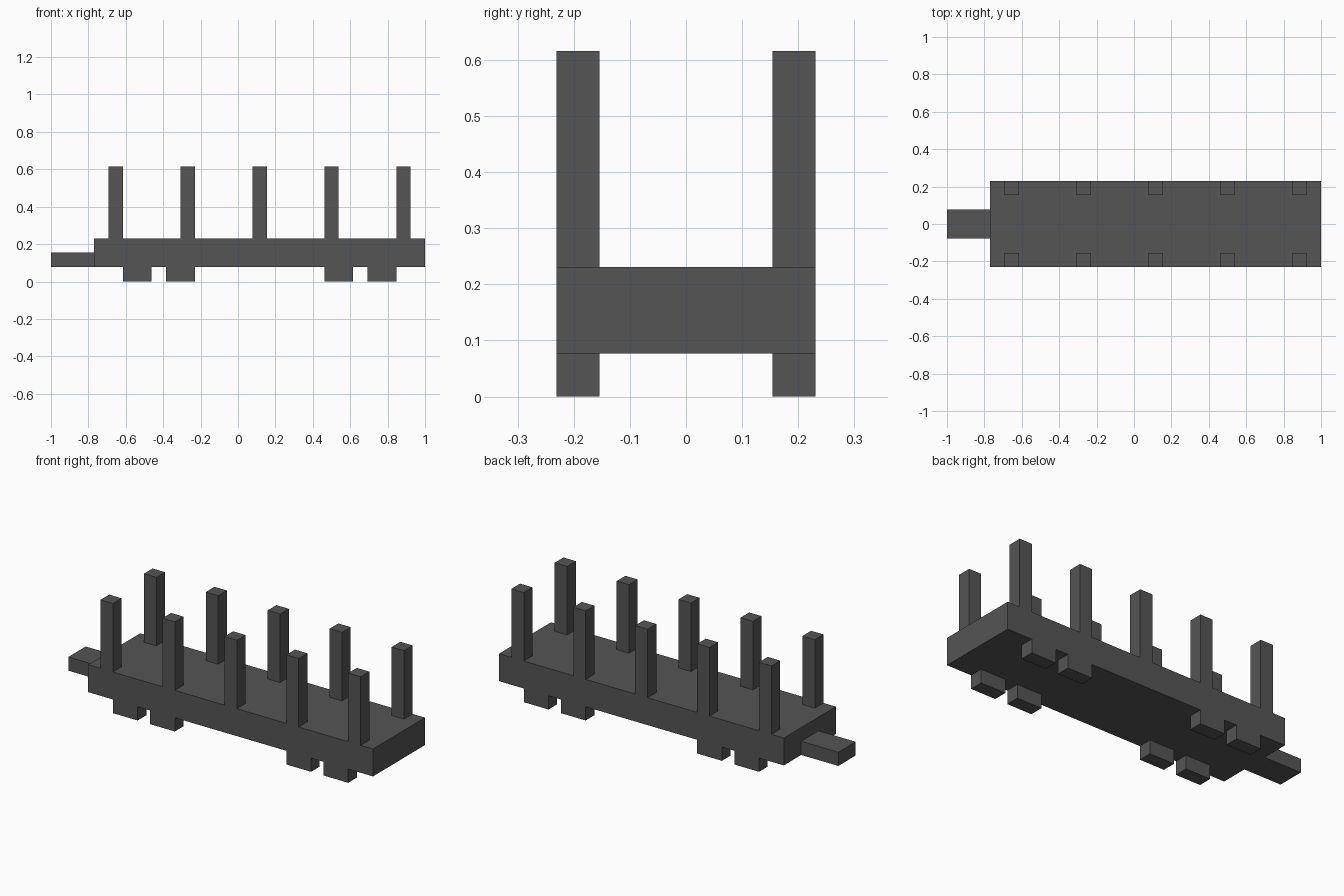
import bpy

if "Cube" in bpy.data.objects:
    bpy.data.objects.remove(bpy.data.objects["Cube"])

U = 1 / 13  # one grid unit of the model

grey = bpy.data.materials.new("dark_grey")
grey.diffuse_color = (0.09, 0.09, 0.09, 1)
grey.use_nodes = True
grey.node_tree.nodes["Principled BSDF"].inputs["Base Color"].default_value = grey.diffuse_color


def box(name, x, y, z):
    """Box from (min, max) ranges given in grid units."""
    bpy.ops.mesh.primitive_cube_add(size=1)
    ob = bpy.context.object
    ob.name = name
    for v in ob.data.vertices:
        v.co = [(r[0] if c < 0 else r[1]) * U for c, r in zip(v.co, (x, y, z))]
    ob.data.materials.append(grey)
    return ob


# Flat wagon bed and coupling bar
box("wagon_bed", (-10, 13), (-3, 3), (1, 3))
box("coupling_bar", (-13, -10), (-1, 1), (1, 2))

for side, y in (("front", (-3, -2)), ("back", (2, 3))):
    # Upright stakes along both edges
    for i, x in enumerate((-9, -4, 1, 6, 11)):
        box(f"{side}_stake_{i + 1}", (x, x + 1), y, (3, 8))
    # Blocky wheels in two pairs
    for i, x in enumerate((-8, -5, 6, 9)):
        box(f"{side}_wheel_{i + 1}", (x, x + 2), y, (0, 1))
